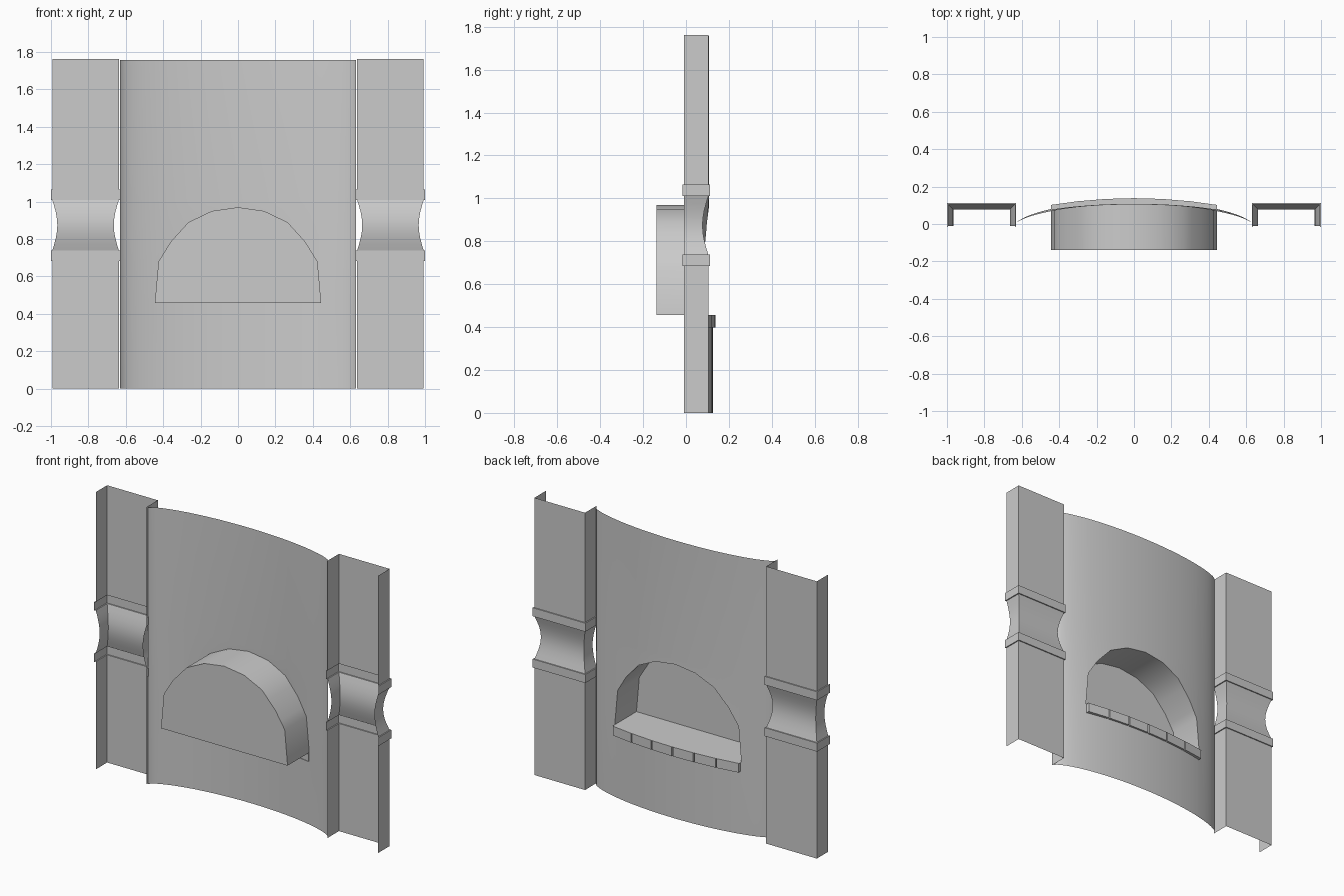
import bpy, bmesh, math

if "Cube" in bpy.data.objects:
    bpy.data.objects.remove(bpy.data.objects["Cube"])

def finish(name, bm, toward):
    # weld, make winding consistent, turn the sheet so it faces the given point
    bmesh.ops.remove_doubles(bm, verts=bm.verts, dist=1e-4)
    bmesh.ops.dissolve_degenerate(bm, edges=bm.edges, dist=1e-5)
    bmesh.ops.recalc_face_normals(bm, faces=bm.faces)
    if toward is not None:
        s = 0
        for f in bm.faces:
            c = f.calc_center_median()
            s += f.calc_area() * f.normal.dot([t - v for t, v in zip(toward, c)])
        if s < 0:
            bmesh.ops.reverse_faces(bm, faces=bm.faces)
    me = bpy.data.meshes.new(name)
    bm.to_mesh(me)
    bm.free()
    ob = bpy.data.objects.new(name, me)
    bpy.context.collection.objects.link(ob)
    bpy.ops.object.select_all(action='DESELECT')
    ob.select_set(True)
    bpy.context.view_layer.objects.active = ob
    bpy.ops.object.shade_smooth_by_angle(angle=math.radians(30))
    return ob

def strips(bm, lines):
    # quads between successive point lines of equal length
    vs = [[bm.verts.new(p) for p in line] for line in lines]
    for a, b in zip(vs, vs[1:]):
        for i in range(len(a) - 1):
            bm.faces.new((a[i], b[i], b[i + 1], a[i + 1]))

HALF, TOP, SILL, BACK = 0.632, 1.757, 0.457, -0.138
ARCH = [(0, 0.97), (0.14, 0.95), (0.265, 0.89), (0.36, 0.785), (0.425, 0.68), (0.445, SILL)]

def arch_z(x):
    x = abs(x)
    for (xa, za), (xb, zb) in zip(ARCH, ARCH[1:]):
        if x <= xb + 1e-6:
            return za + (zb - za) * (x - xa) / (xb - xa)
    return SILL

def wall_y(x, z):
    t = min(max((z - SILL) / (1.0 - SILL), 0), 1)
    peak = 0.125 + (0.107 - 0.125) * t
    return peak * max(0, 1 - (x / HALF) ** 2) ** 0.65

def ledge_y(x):
    return 0.138 - 0.036 * (x / 0.445) ** 2

def wp(x, z):
    return (x, wall_y(x, z), z)

inner = [x for x, z in ARCH]
half = inner + [0.07, 0.2, 0.31, 0.395] + [0.49, 0.53, 0.565, 0.595, 0.618, HALF]
xs = sorted(set(half + [-x for x in half]))
hole = [x for x in xs if abs(x) <= 0.4451]

# curved wall with arched opening
bm = bmesh.new()
strips(bm, [[wp(x, 0), wp(x, SILL)] for x in xs])
strips(bm, [[wp(x, z) for z in (arch_z(x), 1.0, TOP)] for x in xs])
finish("curved_wall", bm, (0, 10, 0.9))

# niche lining: arched vault and closed back
bm = bmesh.new()
strips(bm, [[wp(x, arch_z(x)), (x, BACK, arch_z(x))] for x in hole])
bm.faces.new([bm.verts.new((x, BACK, arch_z(x))) for x in hole])
finish("niche_lining", bm, (0, 0.05, 0.6))

# niche floor running out to the ledge edge
blocks = [-0.445 + 0.89 * i / 6 for i in range(7)]
bm = bmesh.new()
strips(bm, [[(x, BACK, SILL), (x, ledge_y(x), SILL)] for x in blocks])
finish("niche_floor", bm, (0, 0, 10))

# six ledge blocks with narrow joints
bm = bmesh.new()
GAP, LOW = 0.004, 0.398
for a, b in zip(blocks, blocks[1:]):
    ya, yb = ledge_y(a), ledge_y(b)
    a2, b2 = a + GAP, b - GAP
    lines = []
    for x, y in ((a2, ya), (b2, yb)):
        w = wall_y(x, LOW) - 0.002
        lines.append([(x, w, SILL), (x, y, SILL), (x, y, LOW), (x, w, LOW)])
    strips(bm, lines)
    for line in lines:
        bm.faces.new([bm.verts.new(p) for p in line])
finish("ledge_blocks", bm, None)

# pilaster: three-sided sheet following an outline of offset against height
profile = [(0, 0), (0.684, 0), (0.684, 0.007), (0.738, 0.007), (0.738, 0)]
for i in range(1, 8):
    t = i / 8
    profile.append((0.738 + 0.272 * t, -0.027 * math.sin(math.pi * t)))
profile += [(1.01, 0), (1.01, 0.007), (1.064, 0.007), (1.064, 0), (1.762, 0)]
for side, label in ((-1, "left"), (1, "right")):
    bm = bmesh.new()
    lines = []
    for z, d in profile:
        f = -0.01 - max(d, 0)
        xo, xi, y = 0.993 + d, 0.637 - d, 0.104 + d
        lines.append([(side * xo, f, z), (side * xo, y, z), (side * xi, y, z), (side * xi, f, z)])
    strips(bm, lines)
    finish(label + "_pilaster", bm, (side * 0.815, 10, 0.9))
